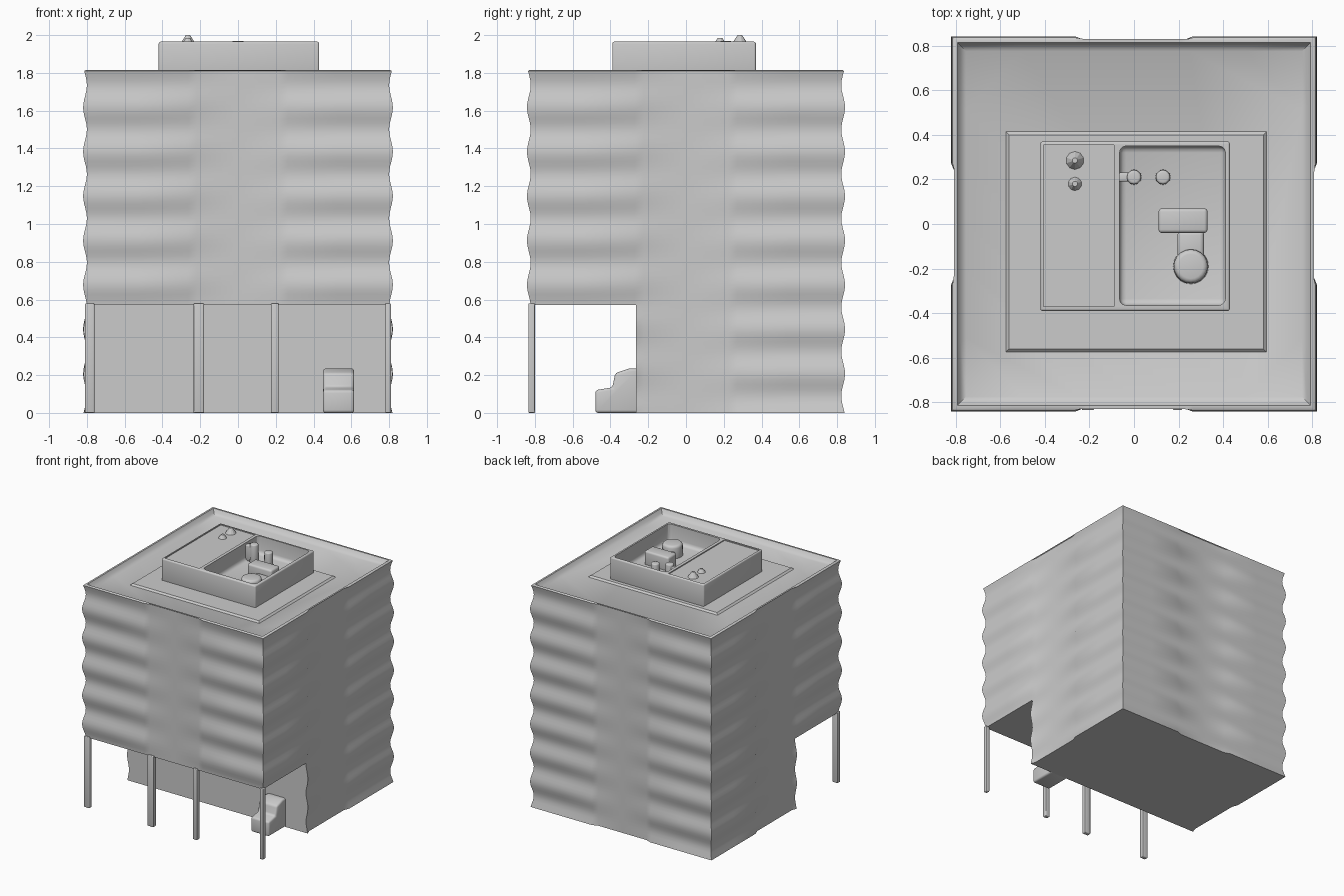
import bpy, bmesh, math

if "Cube" in bpy.data.objects:
    bpy.data.objects.remove(bpy.data.objects["Cube"])

HX, HY, TOP = 0.80, 0.822, 1.81      # flat wall half sizes and parapet height
FLOOR_H, BULGE = 0.235, 0.02         # storey height and depth of the wavy bays


def add_object(name, bm):
    bmesh.ops.recalc_face_normals(bm, faces=bm.faces)
    mesh = bpy.data.meshes.new(name)
    bm.to_mesh(mesh)
    bm.free()
    obj = bpy.data.objects.new(name, mesh)
    bpy.context.collection.objects.link(obj)
    return obj


def activate(obj):
    bpy.ops.object.select_all(action='DESELECT')
    obj.select_set(True)
    bpy.context.view_layer.objects.active = obj


def smooth(obj, angle=30):
    activate(obj)
    bpy.ops.object.shade_smooth_by_angle(angle=math.radians(angle))


def bevel(obj, width, segments=3):
    m = obj.modifiers.new("bevel", 'BEVEL')
    m.width, m.segments, m.limit_method = width, segments, 'ANGLE'
    activate(obj)
    bpy.ops.object.modifier_apply(modifier=m.name)


def box(name, x0, x1, y0, y1, z0, z1, round_by=0):
    bm = bmesh.new()
    bmesh.ops.create_cube(bm, size=1)
    for v in bm.verts:
        v.co = ((x0 + x1) / 2 + v.co.x * (x1 - x0),
                (y0 + y1) / 2 + v.co.y * (y1 - y0),
                (z0 + z1) / 2 + v.co.z * (z1 - z0))
    obj = add_object(name, bm)
    if round_by:
        bevel(obj, round_by)
        smooth(obj)
    return obj


def cone(name, x, y, r0, r1, z0, z1, sides=16, round_by=0):
    bpy.ops.mesh.primitive_cone_add(vertices=sides, radius1=r0, radius2=r1,
                                    depth=z1 - z0, location=(x, y, (z0 + z1) / 2))
    obj = bpy.context.object
    obj.name = name
    if round_by:
        bevel(obj, round_by)
    smooth(obj)
    return obj


def cut(obj, cutter):
    cutter.hide_render = True
    m = obj.modifiers.new("cut", 'BOOLEAN')
    m.operation, m.object, m.solver = 'DIFFERENCE', cutter, 'EXACT'
    activate(obj)
    bpy.ops.object.modifier_apply(modifier=m.name)
    bpy.data.objects.remove(cutter)


def perimeter():
    """Points around the plan: unit x, unit y and bay weight."""
    half = [(-1, 1), (-0.66, 1), (-0.33, 1), (-0.27, 0), (0, 0),
            (0.27, 0), (0.33, 1), (0.66, 1)]
    pts = []
    for turn in range(4):
        for t, w in half:
            x, y = t, -1
            for _ in range(turn):
                x, y = -y, x
            pts.append((x, y, w))
    return pts


# Tower: wavy storeys around flat central strips, then parapet and roof rings
def tower():
    bm = bmesh.new()
    pts = perimeter()

    def ring(z, inset=None):
        verts = []
        for x, y, w in pts:
            d = w * BULGE * (0.5 - 0.5 * math.cos(math.tau * (z - 1.5) / FLOOR_H))
            if inset is not None:
                px, py = x * (HX + 0.013 - inset), y * (HY + 0.013 - inset)
            else:
                px = x * HX + (math.copysign(d, x) if abs(x) == 1 else 0)
                py = y * HY + (math.copysign(d, y) if abs(y) == 1 else 0)
            verts.append(bm.verts.new((px, py, z)))
        return verts

    rows = 72
    rings = [ring(TOP * i / rows) for i in range(rows + 1)]
    rings += [ring(1.815, 0.006), ring(1.815, 0.02), ring(1.79, 0.035), ring(1.775, 0.06)]
    n = len(pts)
    for a, b in zip(rings, rings[1:]):
        for i in range(n):
            bm.faces.new((a[i], a[(i + 1) % n], b[(i + 1) % n], b[i]))
    bm.faces.new(rings[0])
    bm.faces.new(rings[-1])
    return add_object("tower", bm)


body = tower()
cut(body, box("porch_cutter", -1, 1, -1, -0.265, -0.1, 0.57))
smooth(body, 35)

# Front columns carrying the overhang
for x0, x1 in ((-0.81, -0.76), (-0.235, -0.18), (0.175, 0.215), (0.78, 0.81)):
    box("front_column", x0, x1, -0.835, -0.80, 0, 0.58, 0.006)

# Stepped entrance vestibule
profile = [(-0.25, 0), (-0.48, 0), (-0.48, 0.12), (-0.39, 0.135),
           (-0.375, 0.21), (-0.30, 0.235), (-0.25, 0.235)]
bm = bmesh.new()
face = bm.faces.new([bm.verts.new((0.45, y, z)) for y, z in profile])
side = bmesh.ops.extrude_face_region(bm, geom=[face])["geom"]
bmesh.ops.translate(bm, vec=(0.165, 0, 0),
                    verts=[v for v in side if isinstance(v, bmesh.types.BMVert)])
vestibule = add_object("entrance_vestibule", bm)
bevel(vestibule, 0.015)
smooth(vestibule)

# Low sloped roof slab
bm = bmesh.new()
bmesh.ops.create_cube(bm, size=1)
for v in bm.verts:
    grow = 0 if v.co.z > 0 else 0.06
    v.co = (0.01 + v.co.x * (1.14 + grow), -0.08 + v.co.y * (0.96 + grow),
            1.788 if v.co.z > 0 else 1.76)
smooth(add_object("roof_slab", bm))

# Penthouse with an open plant well
penthouse = box("penthouse", -0.42, 0.43, -0.39, 0.37, 1.77, 1.965, 0.01)
cut(penthouse, box("well_cutter", -0.065, 0.41, -0.365, 0.35, 1.82, 2.2, 0.03))
cut(penthouse, box("deck_cutter", -0.405, -0.09, -0.37, 0.355, 1.957, 2.2))
smooth(penthouse)

# Plant in the well
box("plant_unit", 0.11, 0.33, -0.04, 0.07, 1.80, 1.93, 0.015)
box("plant_duct", 0.195, 0.315, -0.17, -0.03, 1.80, 1.88, 0.02)
cone("plant_tank", 0.255, -0.19, 0.08, 0.075, 1.80, 1.92, 20, 0.02)
for x, top in ((0.0, 1.97), (0.13, 1.94)):
    cone("vent_stack", x, 0.21, 0.035, 0.032, 1.80, top, 12, 0.01)
box("stack_bracket", -0.07, 0.0, 0.19, 0.23, 1.82, 1.95, 0.008)

# Small vents on the penthouse deck
for y, r, top in ((0.285, 0.045, 2.0), (0.18, 0.035, 1.985)):
    cone("deck_vent", -0.265, y, r, 0.012, 1.95, top, 10)
